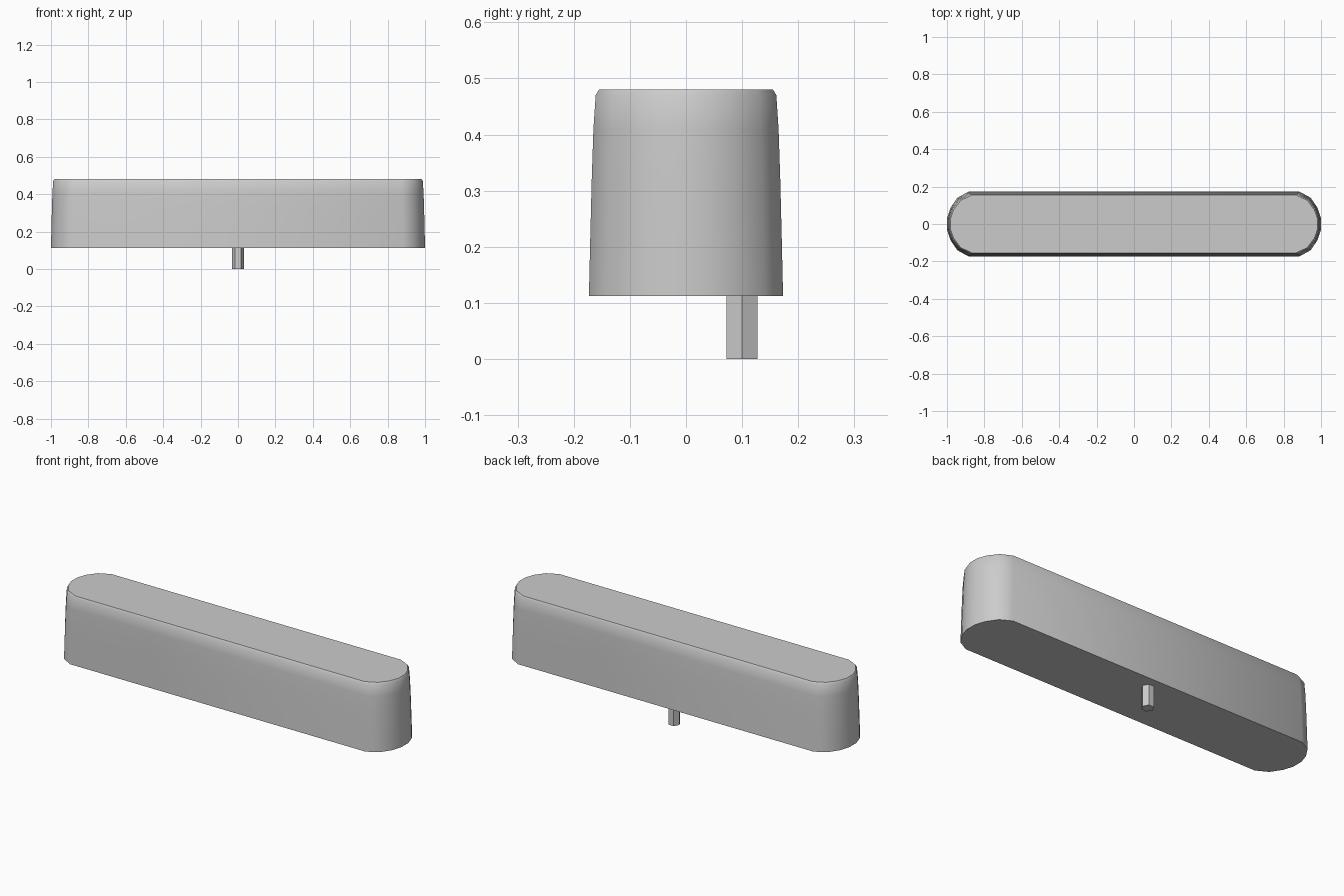
import bpy, bmesh, math

if "Cube" in bpy.data.objects:
    bpy.data.objects.remove(bpy.data.objects["Cube"])


def loft(name, rings):
    """Skin a stack of equal-length rings and cap both ends."""
    bm = bmesh.new()
    loops = [[bm.verts.new(p) for p in ring] for ring in rings]
    n = len(loops[0])
    for low, high in zip(loops, loops[1:]):
        for i in range(n):
            j = (i + 1) % n
            bm.faces.new((low[i], low[j], high[j], high[i]))
    bm.faces.new(loops[0][::-1])
    bm.faces.new(loops[-1])
    mesh = bpy.data.meshes.new(name)
    bm.to_mesh(mesh)
    bm.free()
    obj = bpy.data.objects.new(name, mesh)
    bpy.context.collection.objects.link(obj)
    return obj


# Rounded bar outline: one quarter, mirrored to all four corners
HALF_Y = 0.173
quarter = [(1.0, 0.03), (0.982, 0.085), (0.945, 0.14), (0.885, HALF_Y)]
right_end = [(x, -y) for x, y in reversed(quarter)] + quarter
outline = right_end + [(-x, -y) for x, y in right_end]

# Slightly drafted sides with a small softened top edge: (height, inset)
profile = [(0.112, 0.0), (0.2, 0.002), (0.32, 0.005), (0.41, 0.008),
           (0.47, 0.012), (0.48, 0.018)]


def body_ring(z, inset):
    k = (HALF_Y - inset) / HALF_Y
    return [(x - math.copysign(inset, x), y * k, z) for x, y in outline]


body = loft("bar_body", [body_ring(z, d) for z, d in profile])
body.data.shade_smooth()
bpy.context.view_layer.objects.active = body
body.select_set(True)
bpy.ops.object.shade_smooth_by_angle(angle=math.radians(35))


# Small hexagonal pin under the back edge
def pin_ring(z):
    return [(0.031 * math.cos(i * math.pi / 3),
             0.1 + 0.032 * math.sin(i * math.pi / 3), z) for i in range(6)]


loft("mounting_pin", [pin_ring(0.0), pin_ring(0.112)])
